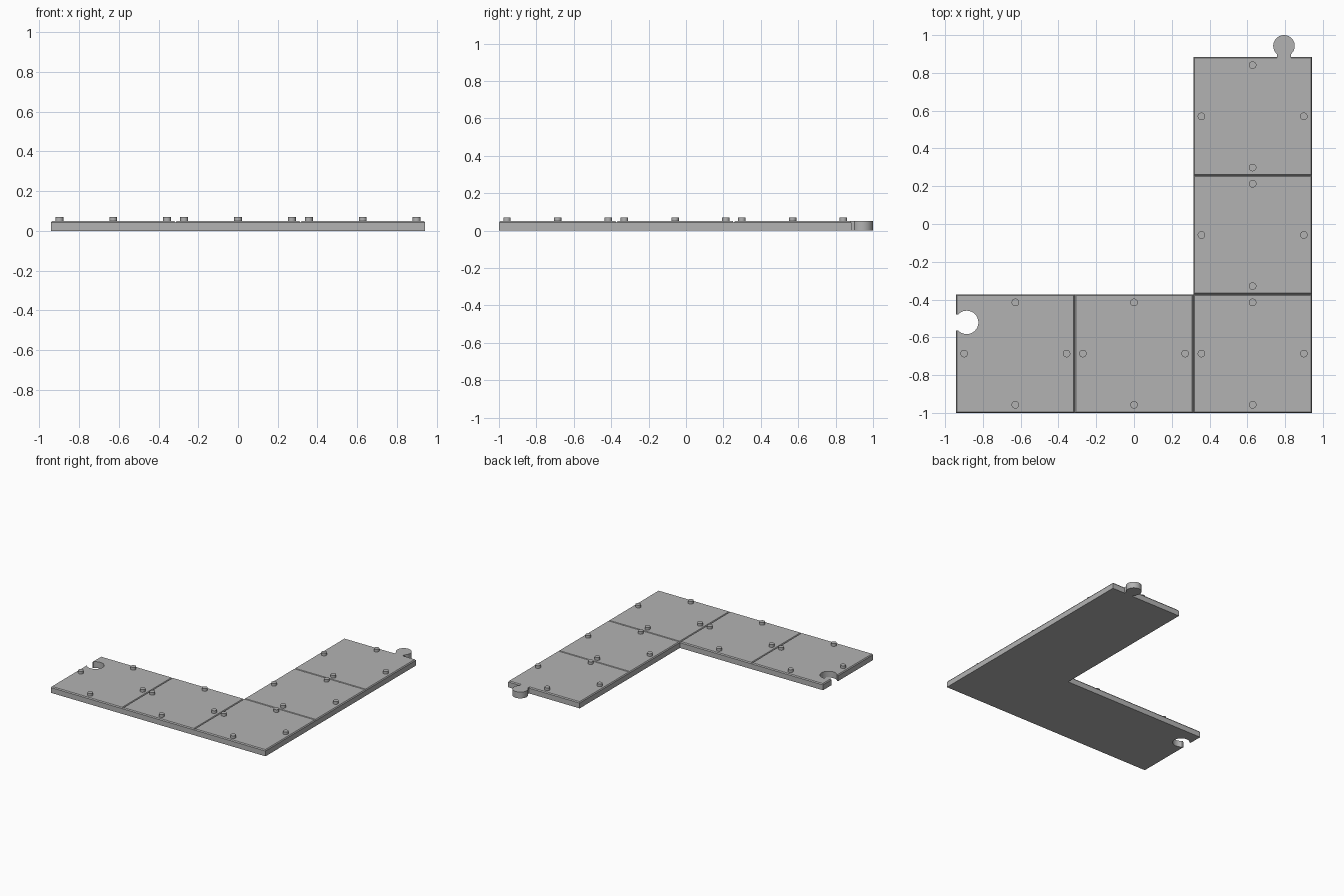
import bpy, bmesh, math

old = bpy.data.objects.get("Cube")
if old:
    bpy.data.objects.remove(old, do_unlink=True)

TILE, TOP, CHAMFER = 0.628, 0.05, 0.008
# Tile centres run along the front, then up the left side
FIRST, FRONT = -TILE, -0.686
CELLS = [(0, 0), (1, 0), (2, 0), (2, 1), (2, 2)]
CENTRES = [(FIRST + i * TILE, FRONT + j * TILE) for i, j in CELLS]

grey = bpy.data.materials.new("plain_grey")
grey.use_nodes = True
colour = (0.45, 0.45, 0.45, 1)
grey.diffuse_color = colour
grey.node_tree.nodes["Principled BSDF"].inputs["Base Color"].default_value = colour


def add_object(name, bm):
    bmesh.ops.recalc_face_normals(bm, faces=bm.faces)
    mesh = bpy.data.meshes.new(name)
    bm.to_mesh(mesh)
    bm.free()
    obj = bpy.data.objects.new(name, mesh)
    bpy.context.collection.objects.link(obj)
    mesh.materials.append(grey)
    return obj


def smooth(obj):
    bpy.ops.object.select_all(action='DESELECT')
    obj.select_set(True)
    bpy.context.view_layer.objects.active = obj
    bpy.ops.object.shade_smooth_by_angle(angle=math.radians(35))


def extrude_up(bm, height):
    result = bmesh.ops.extrude_face_region(bm, geom=bm.faces[:], use_keep_orig=True)
    verts = [g for g in result["geom"] if isinstance(g, bmesh.types.BMVert)]
    bmesh.ops.translate(bm, verts=verts, vec=(0, 0, height))
    bmesh.ops.recalc_face_normals(bm, faces=bm.faces)


def keyhole(name, radius, half_neck, neck, z, height):
    """Round knob with a straight neck pointing towards -y."""
    bm = bmesh.new()
    gap = math.asin(half_neck / radius)
    start, sweep, steps = gap - math.pi / 2, 2 * math.pi - 2 * gap, 40
    angles = [start + sweep * k / steps for k in range(steps + 1)]
    outline = [(radius * math.cos(a), radius * math.sin(a)) for a in angles]
    outline += [(-half_neck, -neck), (half_neck, -neck)]
    bm.faces.new([bm.verts.new((x, y, z)) for x, y in outline])
    extrude_up(bm, height)
    return add_object(name, bm)


# Corner plate: joined square tiles with chamfered tops that form V grooves
bm = bmesh.new()
h = TILE / 2
for cx, cy in CENTRES:
    corners = [(-h, -h), (h, -h), (h, h), (-h, h)]
    bm.faces.new([bm.verts.new((cx + x, cy + y, 0)) for x, y in corners])
bmesh.ops.remove_doubles(bm, verts=bm.verts, dist=0.001)
extrude_up(bm, TOP - CHAMFER)
tops = [f for f in bm.faces if f.normal.z > 0.9]
bmesh.ops.inset_individual(bm, faces=tops, thickness=CHAMFER, depth=CHAMFER)
plate = add_object("corner_plate", bm)

# Socket cut into the right end
cutter = keyhole("socket_cutter", 0.062, 0.042, 0.1, -0.05, 0.2)
cutter.location = (-0.886, -0.521, 0)
cutter.rotation_euler.z = -math.pi / 2
cutter.hide_render = True
cutter.hide_set(True)
cut = plate.modifiers.new("socket", 'BOOLEAN')
cut.operation = 'DIFFERENCE'
cut.solver = 'EXACT'
cut.object = cutter

# Connecting knob on the back end
knob = keyhole("connector_knob", 0.057, 0.037, 0.066, 0, TOP)
knob.location = (0.794, 0.943, 0)
smooth(knob)

# Four small studs on every tile
for n, (cx, cy) in enumerate(CENTRES, 1):
    for side, (dx, dy) in {"left": (1, 0), "right": (-1, 0),
                           "back": (0, 1), "front": (0, -1)}.items():
        bm = bmesh.new()
        bmesh.ops.create_cone(bm, cap_ends=True, segments=24, radius1=0.02,
                              radius2=0.02, depth=0.022)
        stud = add_object(f"stud_{n}_{side}", bm)
        stud.location = (cx + dx * 0.271, cy + dy * 0.271, TOP + 0.01)
        smooth(stud)
